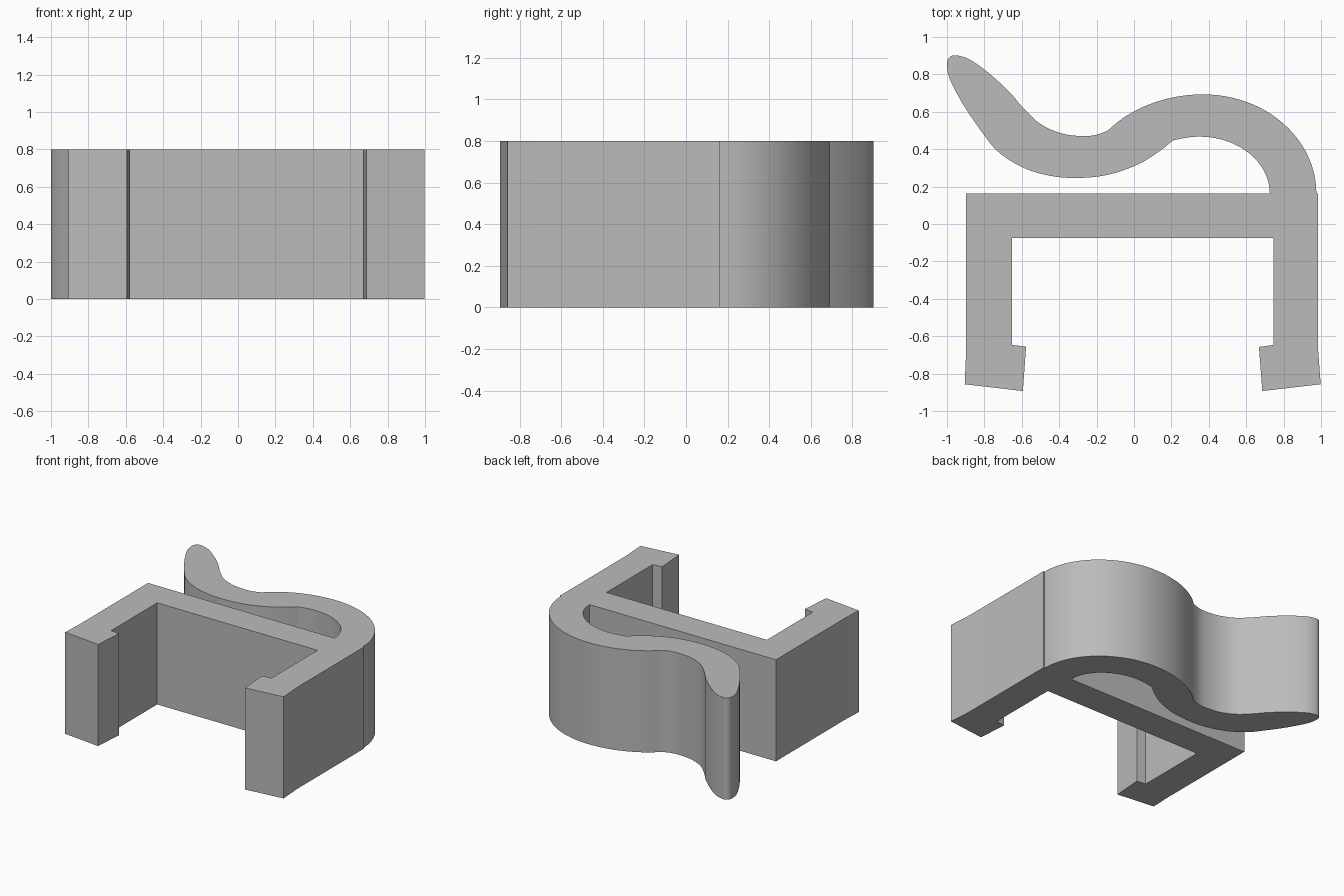
import bpy, bmesh, math
from mathutils import Vector

if "Cube" in bpy.data.objects:
    bpy.data.objects.remove(bpy.data.objects["Cube"])

HEIGHT = 0.8


def arc(cx, cy, rx, ry, a0, a1, n):
    """Points on an elliptical arc, angles in degrees."""
    angles = [math.radians(a0 + (a1 - a0) * i / n) for i in range(n + 1)]
    return [(cx + rx * math.cos(a), cy + ry * math.sin(a)) for a in angles]


def spline(points, n=8):
    """Smooth curve passing through all the points."""
    p = [Vector(q) for q in points]
    p = [2 * p[0] - p[1]] + p + [2 * p[-1] - p[-2]]
    out = []
    for a, b, c, d in zip(p, p[1:], p[2:], p[3:]):
        for i in range(n):
            t = i / n
            out.append(tuple(0.5 * (2 * b + (c - a) * t + (2 * a - 5 * b + 4 * c - d) * t * t
                                    + (3 * b - a - 3 * c + d) * t ** 3)))
    return out + [tuple(points[-1])]


# Bracket: left leg with hook, inner channel, right leg with hook
bracket = [(-0.898, 0.163), (-0.898, -0.69), (-0.905, -0.857), (-0.594, -0.893),
           (-0.577, -0.655), (-0.652, -0.647), (-0.652, -0.075), (0.745, -0.075),
           (0.745, -0.647), (0.668, -0.657), (0.686, -0.893), (0.998, -0.857),
           (0.985, -0.68), (0.985, 0.163)]

# Spring arm: outer bend, upper valley, rounded tip, lower valley, inner bend
outer_bend = arc(0.37, 0.163, 0.605, 0.53, 0, 90, 24) + arc(0.37, 0.163, 0.66, 0.53, 90, 141, 14)[1:]
arm = spline([(-0.143, 0.497), (-0.21, 0.475), (-0.283, 0.47), (-0.39, 0.485),
              (-0.5, 0.535), (-0.59, 0.618), (-0.67, 0.71), (-0.78, 0.81), (-0.88, 0.88),
              (-0.955, 0.902), (-0.99, 0.887), (-1.0, 0.85), (-0.985, 0.775),
              (-0.92, 0.65), (-0.83, 0.515), (-0.73, 0.39), (-0.6, 0.305), (-0.46, 0.26),
              (-0.31, 0.246), (-0.14, 0.263), (0.02, 0.318), (0.13, 0.385), (0.209, 0.447)])
inner_bend = arc(0.35, 0.163, 0.376, 0.304, 110, 0, 26)

outline = bracket + outer_bend[:-1] + arm + inner_bend[1:]

# Extrude the whole outline into one solid clip
bm = bmesh.new()
base = bm.faces.new([bm.verts.new((x, y, 0)) for x, y in outline])
top = bmesh.ops.extrude_face_region(bm, geom=[base], use_keep_orig=True)
bmesh.ops.translate(bm, vec=(0, 0, HEIGHT),
                    verts=[g for g in top["geom"] if isinstance(g, bmesh.types.BMVert)])
bmesh.ops.recalc_face_normals(bm, faces=bm.faces)
caps = [f for f in bm.faces if len(f.verts) > 4]
bmesh.ops.triangulate(bm, faces=caps)
mesh = bpy.data.meshes.new("spring_clip")
bm.to_mesh(mesh)
bm.free()

clip = bpy.data.objects.new("spring_clip", mesh)
bpy.context.collection.objects.link(clip)
grey = bpy.data.materials.new("grey plastic")
grey.diffuse_color = (0.5, 0.5, 0.5, 1)
grey.use_nodes = True
grey.node_tree.nodes["Principled BSDF"].inputs["Base Color"].default_value = grey.diffuse_color
mesh.materials.append(grey)

bpy.context.view_layer.objects.active = clip
clip.select_set(True)
bpy.ops.object.shade_smooth_by_angle(angle=math.radians(25))
